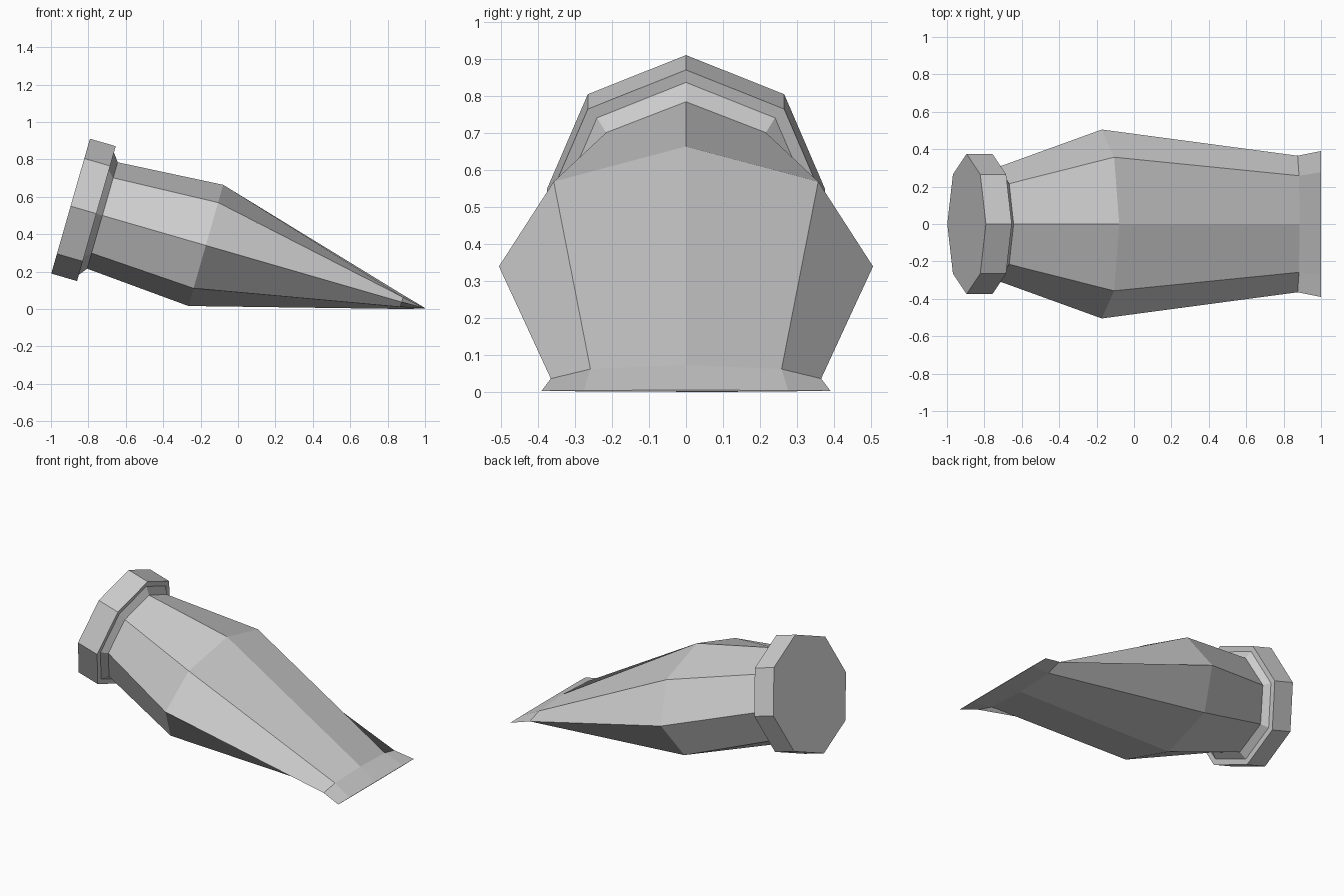
import bpy, bmesh, math
from mathutils import Vector

if "Cube" in bpy.data.objects:
    bpy.data.objects.remove(bpy.data.objects["Cube"], do_unlink=True)

grey = bpy.data.materials.new("plain grey")
grey.use_nodes = True
grey.diffuse_color = (0.6, 0.6, 0.6, 1)
grey.node_tree.nodes["Principled BSDF"].inputs["Base Color"].default_value = (0.6, 0.6, 0.6, 1)

TILT = math.radians(16)
UP = Vector((math.sin(TILT), 0, math.cos(TILT)))
SIDE = Vector((0, 1, 0))
SIDES = 8


def loft(name, sections):
    """Skin tilted octagons given as (centre x, centre z, half width, half height)."""
    bm = bmesh.new()
    rings = []
    for x, z, width, height in sections:
        ring = []
        for i in range(SIDES):
            a = math.tau * i / SIDES
            ring.append(bm.verts.new(Vector((x, 0, z)) + SIDE * width * math.cos(a)
                                     + UP * height * math.sin(a)))
        rings.append(ring)
    for r0, r1 in zip(rings, rings[1:]):
        for i in range(SIDES):
            j = (i + 1) % SIDES
            bm.faces.new((r0[i], r0[j], r1[j], r1[i]))
    bm.faces.new(rings[0])
    bm.faces.new(rings[-1])
    bmesh.ops.recalc_face_normals(bm, faces=bm.faces)
    mesh = bpy.data.meshes.new(name)
    bm.to_mesh(mesh)
    bm.free()
    mesh.materials.append(grey)
    obj = bpy.data.objects.new(name, mesh)
    bpy.context.collection.objects.link(obj)
    return obj


# Thick octagonal cap at the raised end
loft("end_cap", [(-0.895, 0.55, 0.375, 0.375), (-0.757, 0.51, 0.375, 0.375)])

# Bevelled neck, bulging body, and flattened flared tip
loft("tapered_body", [
    (-0.757, 0.51, 0.34, 0.34),
    (-0.725, 0.50, 0.305, 0.296),
    (-0.172, 0.34, 0.505, 0.337),
    (0.875, 0.037, 0.365, 0.038),
    (0.999, 0.004, 0.39, 0.002),
])
